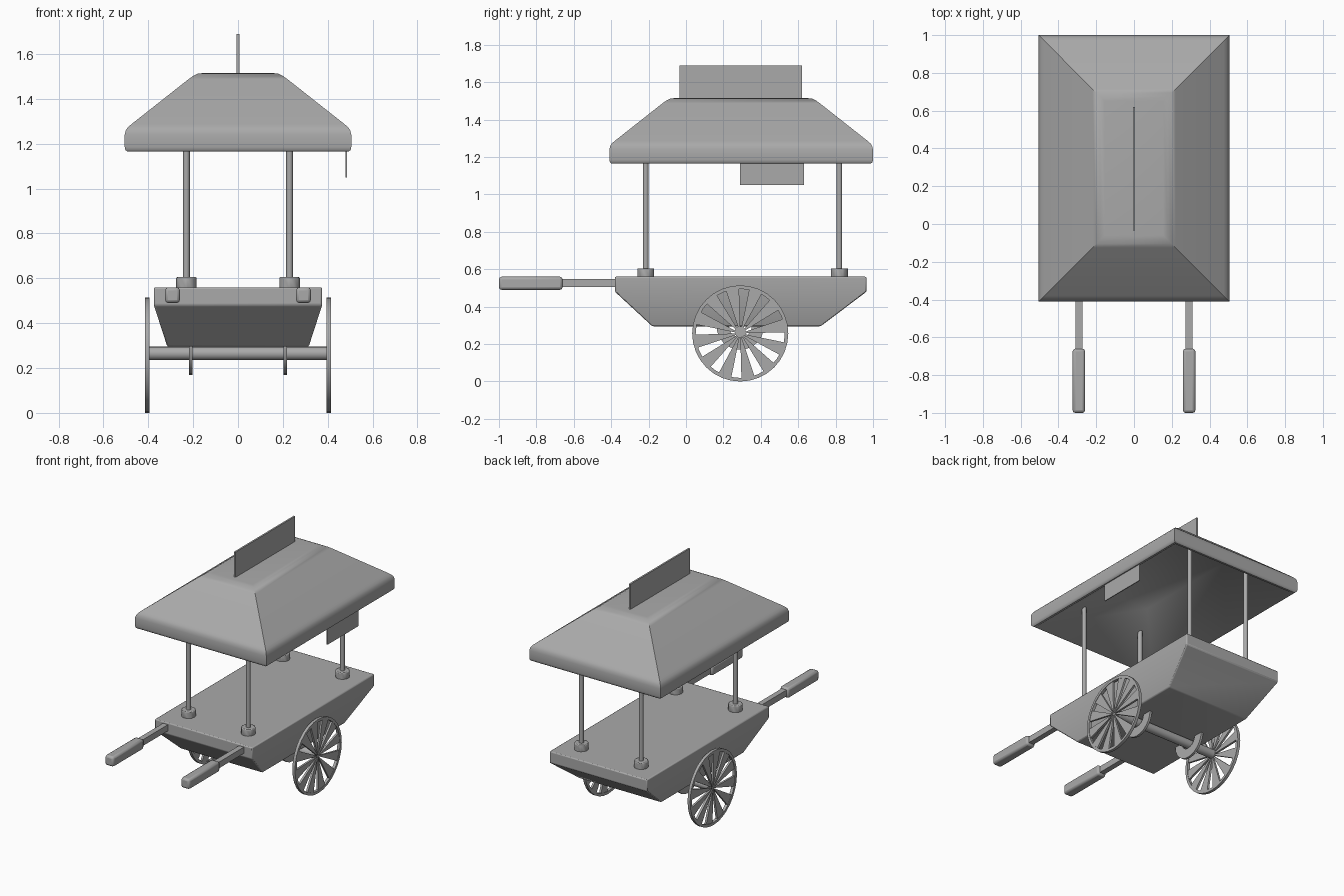
import bpy, bmesh
from math import sin, cos, pi, radians
from mathutils import Matrix

cube = bpy.data.objects.get("Cube")
if cube:
    bpy.data.objects.remove(cube, do_unlink=True)

grey = bpy.data.materials.new("plain grey")
grey.use_nodes = True
grey.diffuse_color = (0.4, 0.4, 0.4, 1)
grey.node_tree.nodes["Principled BSDF"].inputs["Base Color"].default_value = (0.4, 0.4, 0.4, 1)


def finish(name, bm, bevel=0, smooth=40):
    """Turn a bmesh into a named, shaded object."""
    bmesh.ops.recalc_face_normals(bm, faces=bm.faces)
    mesh = bpy.data.meshes.new(name)
    bm.to_mesh(mesh)
    bm.free()
    mesh.materials.append(grey)
    obj = bpy.data.objects.new(name, mesh)
    bpy.context.collection.objects.link(obj)
    if bevel:
        mod = obj.modifiers.new("Bevel", 'BEVEL')
        mod.width, mod.segments, mod.limit_method = bevel, 2, 'ANGLE'
    bpy.ops.object.select_all(action='DESELECT')
    obj.select_set(True)
    bpy.context.view_layer.objects.active = obj
    bpy.ops.object.shade_smooth_by_angle(angle=radians(smooth))
    return obj


def rect(bm, x, y0, y1, z):
    return [bm.verts.new(p) for p in ((-x, y0, z), (x, y0, z), (x, y1, z), (-x, y1, z))]


def bridge(bm, a, b):
    for i in range(len(a)):
        j = (i + 1) % len(a)
        bm.faces.new((a[i], a[j], b[j], b[i]))


def loft(name, rings, bevel=0):
    """Stack rectangles (half width, front, back, height) and cap the ends."""
    bm = bmesh.new()
    loops = [rect(bm, *r) for r in rings]
    for a, b in zip(loops, loops[1:]):
        bridge(bm, a, b)
    bm.faces.new(loops[0])
    bm.faces.new(loops[-1])
    return finish(name, bm, bevel)


def box(name, x, y, z, bevel=0):
    bm = bmesh.new()
    bmesh.ops.create_cube(bm, size=1)
    for v in bm.verts:
        for i, (lo, hi) in enumerate((x, y, z)):
            v.co[i] = lo + (v.co[i] + 0.5) * (hi - lo)
    return finish(name, bm, bevel)


def cylinder(name, centre, radius, depth, axis='Z', sides=12, bevel=0):
    bm = bmesh.new()
    turn = Matrix.Rotation(pi / 2, 4, 'Y') if axis == 'X' else Matrix()
    bmesh.ops.create_cone(bm, cap_ends=True, segments=sides, radius1=radius, radius2=radius,
                          depth=depth, matrix=Matrix.Translation(centre) @ turn)
    return finish(name, bm, bevel)


def slab(bm, outline, x, thick):
    """Extrude a (y, z) outline across x."""
    a = [bm.verts.new((x - thick / 2, y, z)) for y, z in outline]
    b = [bm.verts.new((x + thick / 2, y, z)) for y, z in outline]
    bridge(bm, a, b)
    bm.faces.new(a)
    bm.faces.new(b)


def arc(cy, cz, r, start, end, steps):
    angles = [start + (end - start) * i / steps for i in range(steps + 1)]
    return [(cy + r * cos(a), cz + r * sin(a)) for a in angles]


# Cart body
loft("cart_body", [(0.315, -0.18, 0.72, 0.295), (0.375, -0.38, 0.965, 0.48),
                   (0.375, -0.38, 0.965, 0.56)], bevel=0.007)

# Hollow hipped roof: inset and height, from inner ceiling round the rim to the top
roof = [(0.32, 1.41), (0.03, 1.168), (0.012, 1.165), (0.003, 1.172), (0, 1.185), (0, 1.24),
        (0.005, 1.26), (0.015, 1.274), (0.03, 1.287), (0.285, 1.488), (0.305, 1.502),
        (0.325, 1.512), (0.35, 1.515)]
loft("roof", [(0.505 - i, -0.41 + i, 1.0 - i, z) for i, z in roof])

# Sign boards
box("roof_sign", (-0.006, 0.006), (-0.035, 0.62), (1.505, 1.69))
box("hanging_sign", (0.479, 0.485), (0.29, 0.63), (1.05, 1.2))

wheel_y, wheel_z = 0.29, 0.257
for side, s in (("left", 1), ("right", -1)):
    # Posts and their sockets
    for end, y in (("front", -0.215), ("back", 0.82)):
        cylinder(f"{end}_{side}_post", (s * 0.23, y, 0.95), 0.015, 0.8)
        cylinder(f"{end}_{side}_socket", (s * 0.23, y, 0.58), 0.046, 0.05, bevel=0.005)

    # Push handles
    hx = s * 0.292
    box(f"{side}_handle_bar", (hx - 0.019, hx + 0.019), (-0.68, -0.37), (0.505, 0.548))
    box(f"{side}_handle_grip", (hx - 0.033, hx + 0.033), (-1, -0.66), (0.49, 0.56), bevel=0.014)

    # Wheel rim
    x = s * 0.405
    bm = bmesh.new()
    steps = 32
    loops = []
    for r, dx in ((0.257, -0.01), (0.257, 0.01), (0.238, 0.01), (0.238, -0.01)):
        ring = arc(wheel_y, wheel_z, r, 0, 2 * pi, steps)[:-1]
        loops.append([bm.verts.new((x + dx, y, z)) for y, z in ring])
    for i in range(4):
        bridge(bm, loops[i], loops[(i + 1) % 4])
    finish(f"{side}_wheel_rim", bm)

    # Wedge-shaped spokes
    bm = bmesh.new()
    for k in range(12):
        mid = radians(10 + 30 * k)
        half = radians(8.5)
        blade = (arc(wheel_y, wheel_z, 0.012, mid - half, mid + half, 1)
                 + arc(wheel_y, wheel_z, 0.243, mid + half, mid - half, 2))
        slab(bm, blade, x, 0.014)
    finish(f"{side}_wheel_spokes", bm)

    # Crescent bracket carrying the axle
    bm = bmesh.new()
    crescent = (arc(wheel_y, 0.297, 0.127, pi, 2 * pi, 12)
                + arc(wheel_y, 0.297, 0.062, 2 * pi, pi, 10))
    slab(bm, crescent, s * 0.21, 0.016)
    finish(f"{side}_axle_bracket", bm)

# Axle
cylinder("axle", (0, wheel_y, 0.265), 0.03, 0.81, axis='X', sides=16)
